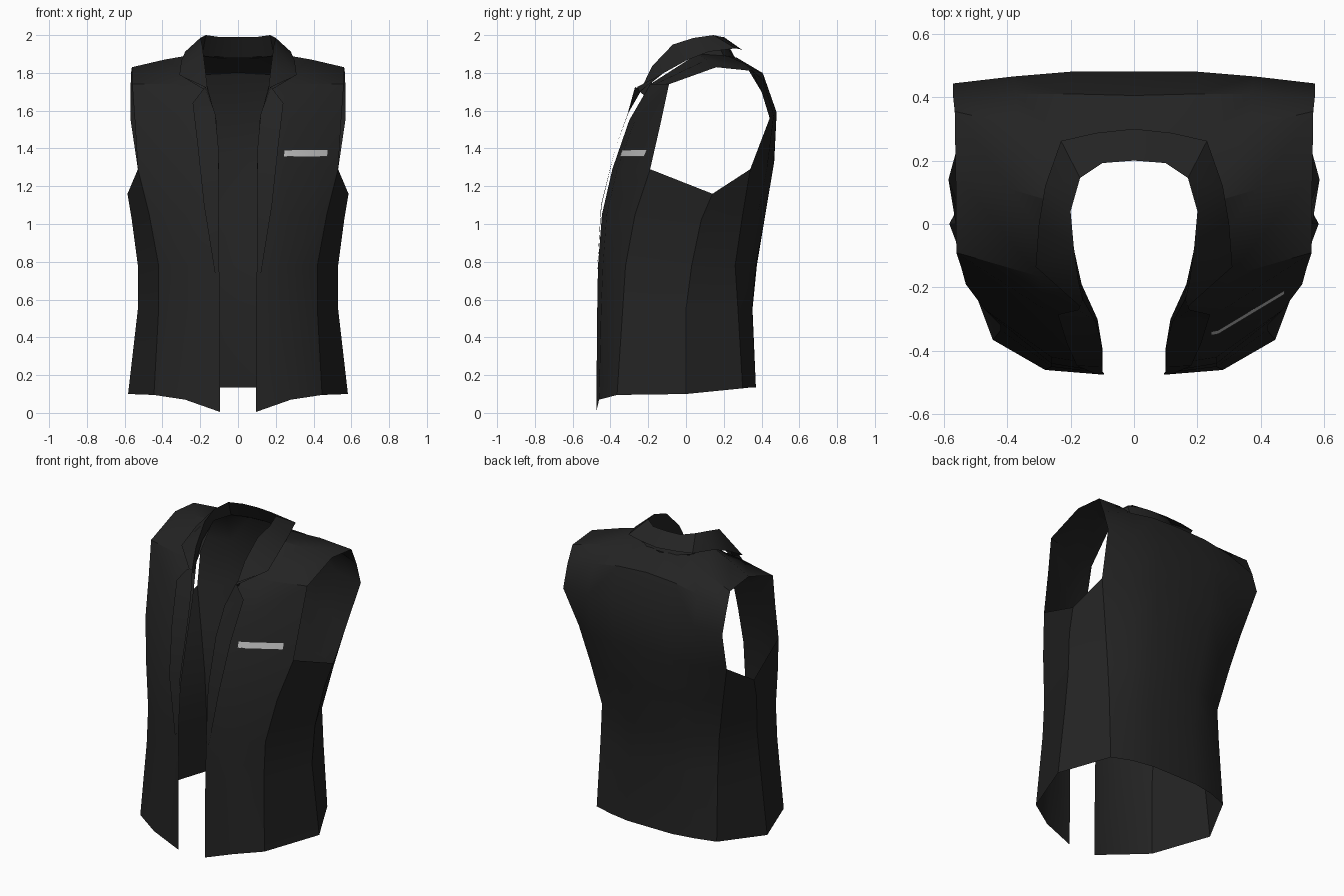
import bpy, bmesh
from mathutils import Vector


def material(name, v):
    m = bpy.data.materials.new(name)
    m.diffuse_color = (v, v, v, 1)
    return m


charcoal = material("charcoal cloth", 0.017)
light_grey = material("light grey trim", 0.5)


def loft(name, grids, mat, mirror=True, angle=0.6):
    """Skin each grid (rows of points) with quads, weld, and mirror in x."""
    bm = bmesh.new()
    for rows in grids:
        vs = [[bm.verts.new(p) for p in row] for row in rows]
        for a, b in zip(vs, vs[1:]):
            for i in range(len(a) - 1):
                bm.faces.new((a[i], a[i + 1], b[i + 1], b[i]))
    bmesh.ops.remove_doubles(bm, verts=bm.verts, dist=0.0005)
    bmesh.ops.recalc_face_normals(bm, faces=bm.faces)
    # turn the shell outwards (away from the body axis)
    if sum(f.normal.dot(Vector((f.calc_center_median().x, f.calc_center_median().y, 0)))
           * f.calc_area() for f in bm.faces) < 0:
        bmesh.ops.reverse_faces(bm, faces=bm.faces)
    me = bpy.data.meshes.new(name)
    bm.to_mesh(me)
    bm.free()
    me.materials.append(mat)
    ob = bpy.data.objects.new(name, me)
    bpy.context.collection.objects.link(ob)
    bpy.ops.object.select_all(action='DESELECT')
    ob.select_set(True)
    bpy.context.view_layer.objects.active = ob
    bpy.ops.object.shade_smooth_by_angle(angle=angle)
    if mirror:
        mod = ob.modifiers.new("mirror", 'MIRROR')
        mod.merge_threshold = 0.001
    return ob


# Lower body: each row runs from front opening, round the side, to centre back
hem = [(.095, -.475, .005), (.28, -.46, .07), (.445, -.365, .095), (.582, .0, .1),
       (.43, .3, .13), (.3, .345, .135), (.16, .37, .135), (0, .37, .135)]
hip = [(.095, -.47, .55), (.26, -.45, .55), (.42, -.335, .55), (.53, .0, .55),
       (.42, .275, .55), (.3, .325, .55), (.16, .35, .55), (0, .352, .55)]
waist = [(.1, -.466, .78), (.26, -.44, .78), (.42, -.32, .78), (.53, .03, .78),
         (.42, .26, .78), (.3, .33, .78), (.17, .37, .78), (0, .375, .78)]
ribs = [(.1, -.445, 1.05), (.26, -.42, 1.05), (.47, -.27, 1.05), (.562, .08, 1.02),
        (.475, .3, 1.05), (.33, .38, 1.05), (.19, .42, 1.05), (0, .42, 1.05)]
chest = [(.1, -.39, 1.29), (.25, -.365, 1.29), (.53, -.19, 1.29), (.585, .14, 1.16),
         (.53, .34, 1.29), (.37, .43, 1.3), (.2, .465, 1.32), (0, .467, 1.33)]

# Upper front, shoulder and back panels around the armhole
front = [chest[:3],
         [(.115, -.3, 1.55), (.28, -.27, 1.55), (.545, -.135, 1.53)],
         [(.165, -.19, 1.74), (.3, -.165, 1.74), (.56, -.09, 1.74)]]
ridge = [(.22, .06, 1.9), (.39, .11, 1.87), (.562, .16, 1.83)]
nape = [(.18, .22, 1.89), (.37, .31, 1.85), (.565, .355, 1.81)]
yoke = [(.57, .40, 1.7), (.37, .41, 1.76), (.2, .41, 1.79), (0, .405, 1.8)]
back = [chest[4:],
        [(.57, .443, 1.56), (.38, .465, 1.575), (.2, .48, 1.59), (0, .48, 1.59)],
        yoke,
        nape[::-1] + [(0, .27, 1.88)]]
loft("vest_body", [[hem, hip, waist, ribs, chest], front + [ridge, nape], back], charcoal)

# Collar: inner stand, fold line and turned-down outer edge
stand = [(0, .26, 1.88), (.11, .25, 1.88), (.19, .2, 1.89), (.215, .06, 1.9),
         (.2, -.08, 1.83), (.172, -.18, 1.75), (.16, -.22, 1.68)]
fold = [(0, .2, 1.99), (.1, .192, 1.99), (.17, .145, 2.0), (.2, .04, 1.985),
        (.19, -.07, 1.95), (.175, -.18, 1.835), (.16, -.245, 1.7)]
edge = [(0, .3, 1.92), (.12, .287, 1.925), (.23, .262, 1.93), (.28, .12, 1.912),
        (.3, .0, 1.865), (.31, -.135, 1.79), (.17, -.26, 1.725)]
loft("collar", [[stand, fold, edge]], charcoal)

# Lapels lying just in front of the body
lapel_in = [(.1, -.47, .76), (.1, -.45, 1.1), (.103, -.375, 1.4),
            (.12, -.31, 1.58), (.162, -.235, 1.71)]
lapel_out = [(.122, -.472, .74), (.18, -.447, 1.1), (.212, -.375, 1.4),
             (.24, -.285, 1.64), (.175, -.27, 1.725)]
loft("lapels", [[lapel_in, lapel_out]], charcoal)

# Breast pocket trim on the wearer's left
low = [(.243, -.351, 1.358), (.265, -.347, 1.358), (.475, -.221, 1.358)]
loft("pocket_trim", [[low, [(x, y + .012, z + .035) for x, y, z in low]]],
     light_grey, mirror=False)
